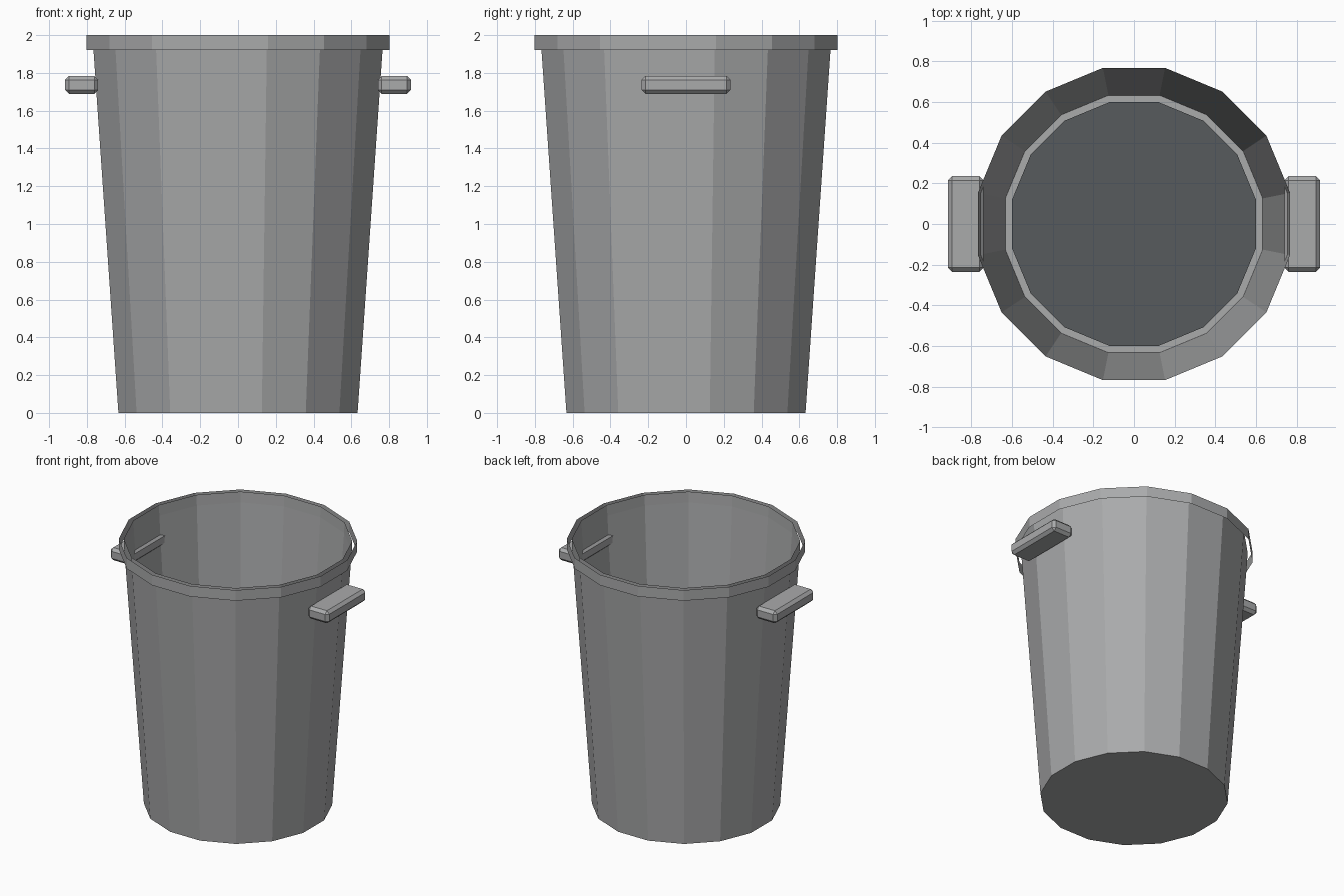
import bpy, bmesh, math

cube = bpy.data.objects.get("Cube")
if cube:
    bpy.data.objects.remove(cube, do_unlink=True)

SIDES = 16
HALF = math.pi / SIDES


def material(name, color):
    m = bpy.data.materials.new(name)
    m.use_nodes = True
    m.diffuse_color = (*color, 1)
    m.node_tree.nodes["Principled BSDF"].inputs["Base Color"].default_value = (*color, 1)
    return m


grey = material("metal grey", (0.40, 0.405, 0.41))
dark = material("dark floor grey", (0.095, 0.105, 0.11))


def finish(name, bm, mat):
    mesh = bpy.data.meshes.new(name)
    bm.to_mesh(mesh)
    bm.free()
    mesh.materials.append(mat)
    obj = bpy.data.objects.new(name, mesh)
    bpy.context.collection.objects.link(obj)
    return obj


def add_ring(bm, flat_radius, z):
    """Ring of vertices whose flats face the axes."""
    r = flat_radius / math.cos(HALF)
    angles = [HALF * (2 * i + 1) for i in range(SIDES)]
    return [bm.verts.new((r * math.cos(a), r * math.sin(a), z)) for a in angles]


def lathe(name, profile, mat, capped=False):
    bm = bmesh.new()
    rings = [add_ring(bm, r, z) for r, z in profile]
    for low, high in zip(rings, rings[1:]):
        for i in range(SIDES):
            j = (i + 1) % SIDES
            bm.faces.new((low[i], low[j], high[j], high[i]))
    if capped:
        bm.faces.new(rings[0][::-1])
    return finish(name, bm, mat)


# Tapered bin wall with a short upright lip and a closed bottom
lathe("bin_body", [(0.633, 0), (0.765, 1.92), (0.768, 2.0)], grey, capped=True)

# Thin open band standing clear of the lip
lathe("rim_band", [(0.802, 1.92), (0.802, 2.0)], grey)

# Dark disc lying on the bottom
bm = bmesh.new()
bm.faces.new(add_ring(bm, 0.60, 0.008))
finish("floor_disc", bm, dark)

# Chamfered grips on both sides
for side, label in ((1, "left"), (-1, "right")):
    bm = bmesh.new()
    bmesh.ops.create_cube(bm, size=1)
    bmesh.ops.scale(bm, vec=(0.175, 0.47, 0.095), verts=bm.verts)
    bmesh.ops.bevel(bm, geom=bm.edges[:], offset=0.021, segments=1, affect="EDGES")
    bmesh.ops.translate(bm, vec=(side * 0.8275, 0, 1.737), verts=bm.verts)
    finish(label + "_handle", bm, grey)
